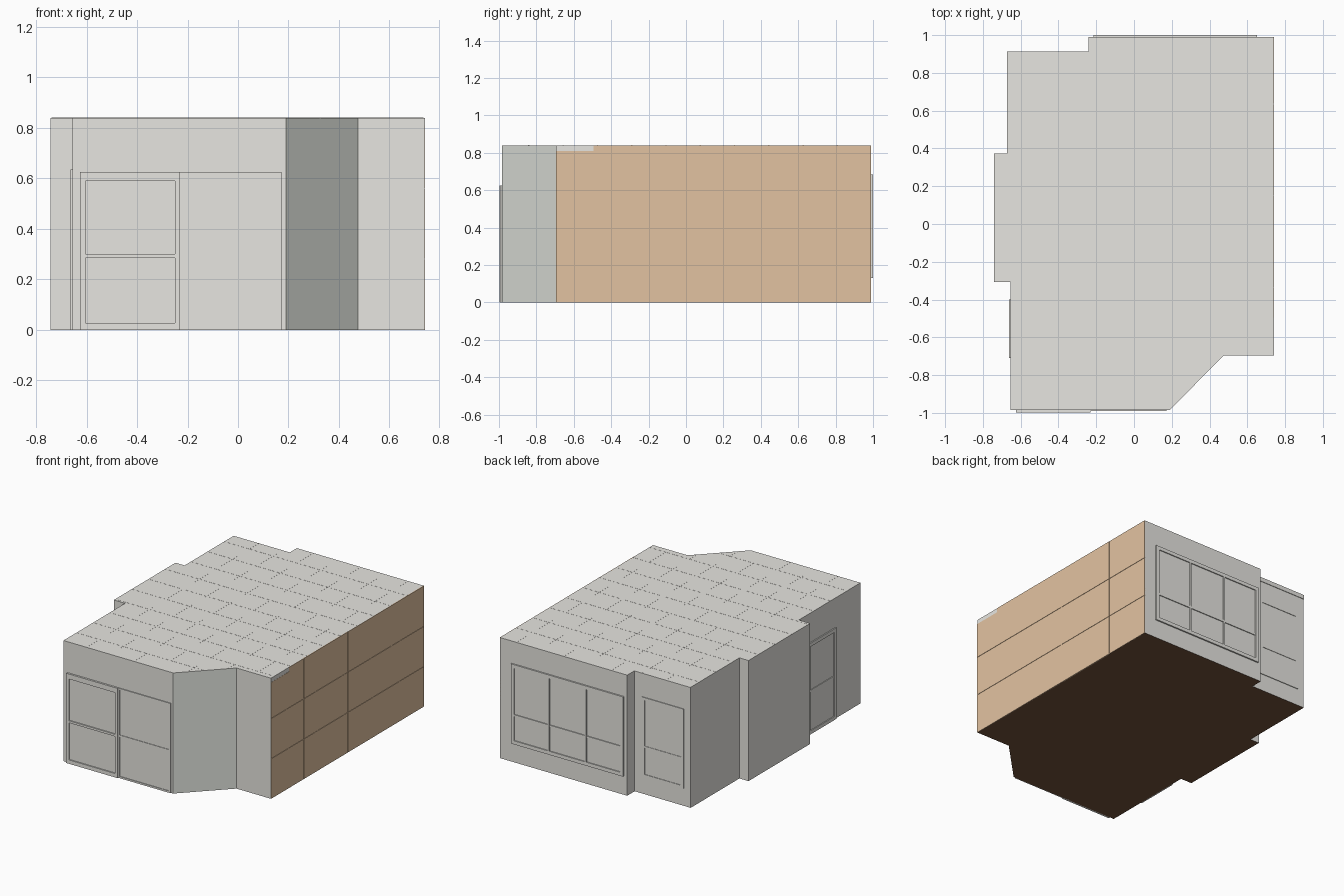
import bpy, bmesh

if "Cube" in bpy.data.objects:
    bpy.data.objects.remove(bpy.data.objects["Cube"])


def mat(name, c):
    m = bpy.data.materials.new(name)
    m.diffuse_color = (*c, 1)
    m.use_nodes = True
    m.node_tree.nodes["Principled BSDF"].inputs["Base Color"].default_value = m.diffuse_color
    return m


GREY = mat("plaster grey", (0.80, 0.79, 0.75))
COOL = mat("cool plaster", (0.76, 0.785, 0.73))
TAN = mat("tan panel", (0.765, 0.545, 0.355))
FLOOR = mat("dark floor", (0.168, 0.085, 0.045))
H = 0.84

# footprint, counter-clockwise
P = [(-0.655, -0.985), (0.19, -0.985), (0.475, -0.695), (0.739, -0.695),
     (0.739, 0.99), (-0.24, 0.99), (-0.24, 0.908), (-0.672, 0.908),
     (-0.672, 0.372), (-0.742, 0.372), (-0.742, -0.307), (-0.655, -0.307)]


def finish(name, bm, mats):
    bmesh.ops.recalc_face_normals(bm, faces=bm.faces[:])
    me = bpy.data.meshes.new(name)
    bm.to_mesh(me)
    bm.free()
    for m in mats:
        me.materials.append(m)
    ob = bpy.data.objects.new(name, me)
    bpy.context.collection.objects.link(ob)
    return ob


def boxes(name, items, m):
    """One object made of boxes (x0, x1, y0, y1, z0, z1)."""
    bm = bmesh.new()
    for b in items:
        vs = bmesh.ops.create_cube(bm, size=1)["verts"]
        for v in vs:
            for i in range(3):
                lo, hi = b[2 * i], b[2 * i + 1]
                v.co[i] = (lo + hi) / 2 + v.co[i] * (hi - lo)
    return finish(name, bm, [m])


def window(name, axis, plane, out, a0, a1, z0, z1, cuts=(), rails=(), w=0.02, d=0.008):
    """Raised frame with mullions and rails on a wall plane facing out (+1/-1)."""
    def bar(s0, s1, t0, t1, depth):
        p0, p1 = sorted((plane - out * 0.004, plane + out * depth))
        return (s0, s1, p0, p1, t0, t1) if axis == "y" else (p0, p1, s0, s1, t0, t1)
    items = [bar(a0, a0 + w, z0, z1, d), bar(a1 - w, a1, z0, z1, d),
             bar(a0 + w, a1 - w, z0, z0 + w, d), bar(a0 + w, a1 - w, z1 - w, z1, d)]
    xs = [a0 + w, *cuts, a1 - w]
    for c in cuts:
        items.append(bar(c - 0.006, c + 0.006, z0 + w, z1 - w, d))
    for r in rails:
        for l, h in zip(xs, xs[1:]):
            items.append(bar(l, h, r - 0.007, r + 0.007, d * 0.9))
    boxes(name + "_frame", items, GREY)
    boxes(name + "_glass", [bar(a0 + w / 2, a1 - w / 2, z0 + w / 2, z1 - w / 2, d * 0.3)], GREY)


# room body: floor, walls and ceiling
bm = bmesh.new()
f = bm.faces.new([bm.verts.new((x, y, 0)) for x, y in P])
ext = bmesh.ops.extrude_face_region(bm, geom=[f])["geom"]
for v in ext:
    if isinstance(v, bmesh.types.BMVert):
        v.co.z = H
bmesh.ops.recalc_face_normals(bm, faces=bm.faces[:])
for f in bm.faces:
    n = f.normal
    if n.z < -0.5:
        f.material_index = 2
    elif 0.3 < n.x < 0.9:
        f.material_index = 1
    elif n.x > 0.9 and f.calc_center_median().x > 0.7:
        f.material_index = 3
finish("room_shell", bm, [GREY, COOL, FLOOR, TAN])

# tan panels on the right wall, with a bare grey strip at the front top corner
X0, X1 = 0.735, 0.7415
ys = [-0.695, -0.335, 0.15, 0.635, 0.99]
zs = [0.0, 0.28, 0.56, H]
g = 0.002
panels = []
for a, b in zip(ys, ys[1:]):
    for c, d in zip(zs, zs[1:]):
        y0 = a + g if a > -0.69 else a
        y1 = b - g if b < 0.98 else b
        z0 = c + g if c > 0 else c
        z1 = d - g if d < H else d
        if a < -0.6 and d == H:
            panels.append((X0, X1, -0.495, y1, 0.81, H))
            z1 = 0.81
        panels.append((X0, X1, y0, y1, z0, z1))
boxes("right_wall_panels", panels, TAN)
boxes("right_wall_bare_strip", [(X0, 0.7405, -0.695, -0.495, 0.81, H)], GREY)


# ceiling grid seams, clipped to the footprint
def spans(axis, c):
    hits = []
    for p, q in zip(P, P[1:] + P[:1]):
        if (p[axis] - c) * (q[axis] - c) < 0:
            t = (c - p[axis]) / (q[axis] - p[axis])
            hits.append(p[1 - axis] + t * (q[1 - axis] - p[1 - axis]))
    hits.sort()
    return zip(hits[::2], hits[1::2])


seams = []
s = 0.0035
for i in range(7):
    c = -0.48 + 0.1828 * i
    seams += [(c - s, c + s, a + s, b - s, H - 0.003, H + 0.0004) for a, b in spans(0, c)]
for i in range(10):
    c = -0.84 + 0.1833 * i
    seams += [(a + s, b - s, c - s, c + s, H - 0.003, H + 0.0007) for a, b in spans(1, c)]
boxes("ceiling_seams", seams, GREY)

# front sliding door: outer left leaf with two panes, set-back right leaf
F0, F1 = -0.99, -0.998
boxes("front_left_leaf_frame",
      [(-0.625, -0.605, F1, -0.98, 0, 0.625), (-0.25, -0.23, F1, -0.98, 0, 0.625)]
      + [(-0.605, -0.25, F1, -0.98, a, b) for a, b in ((0, 0.027), (0.285, 0.30), (0.59, 0.625))], GREY)
boxes("front_left_leaf_glass", [(-0.61, -0.245, F0, -0.98, 0.01, 0.61)], GREY)
window("front_right_leaf", "y", -0.985, -1, -0.23, 0.172, 0, 0.625, (), (0.293,), 0.012, 0.006)

# back windows
window("back_wide_window", "y", 0.99, 1, -0.215, 0.65, 0.13, 0.685, (0.075, 0.36), (0.33,), 0.025, 0.01)
window("back_narrow_window", "y", 0.908, 1, -0.62, -0.30, 0.12, 0.675, (), (0.33,), 0.02, 0.005)
boxes("back_fascia", [(-0.672, -0.24, 0.905, 0.912, 0.81, H)], GREY)

# left side door
window("side_door", "x", -0.655, -1, -0.71, -0.40, 0, 0.635, (), (0.30,), 0.025, 0.008)
